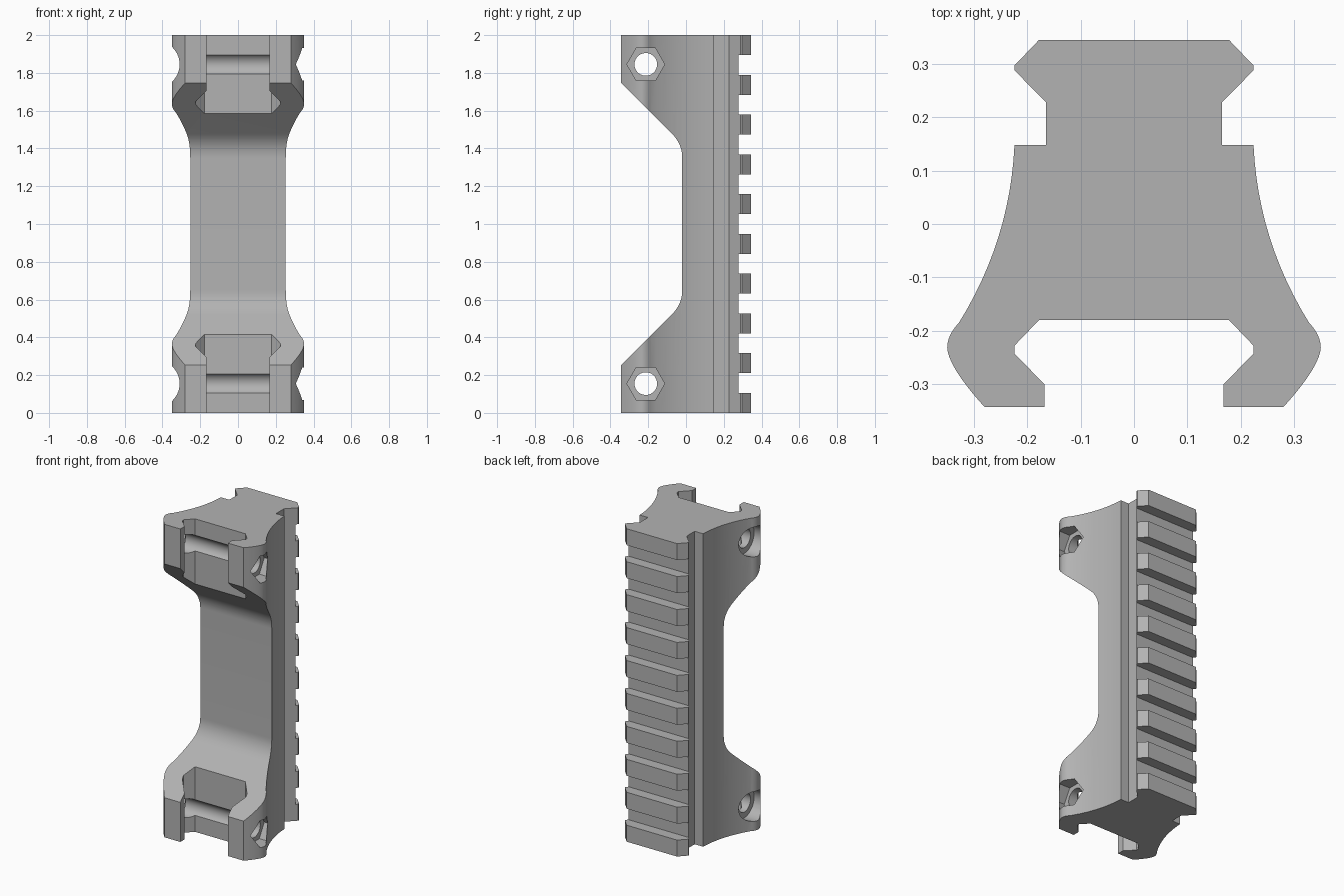
import bpy, bmesh, math
from mathutils import Vector

cube = bpy.data.objects.get("Cube")
if cube:
    bpy.data.objects.remove(cube, do_unlink=True)

grey = bpy.data.materials.new("plain grey")
grey.use_nodes = True
COLOR = (0.45, 0.45, 0.45, 1)
grey.diffuse_color = COLOR
grey.node_tree.nodes["Principled BSDF"].inputs["Base Color"].default_value = COLOR


def bezier(a, c, b, n=12):
    """Points of a quadratic curve from a to b."""
    a, c, b = Vector(a), Vector(c), Vector(b)
    return [tuple(a * (1 - t) ** 2 + c * 2 * t * (1 - t) + b * t * t)
            for t in (i / n for i in range(n + 1))]


def prism(name, points, offset):
    """Extrude a closed outline of 3D points along an offset."""
    bm = bmesh.new()
    face = bm.faces.new([bm.verts.new(p) for p in points])
    out = bmesh.ops.extrude_face_region(bm, geom=[face])
    moved = [g for g in out["geom"] if isinstance(g, bmesh.types.BMVert)]
    bmesh.ops.translate(bm, verts=moved, vec=offset)
    bmesh.ops.recalc_face_normals(bm, faces=bm.faces)
    mesh = bpy.data.meshes.new(name)
    bm.to_mesh(mesh)
    bm.free()
    obj = bpy.data.objects.new(name, mesh)
    bpy.context.collection.objects.link(obj)
    mesh.materials.append(grey)
    return obj


def disc(x, y, z, r, sides):
    """Outline of a regular polygon facing along x."""
    return [(x, y + r * math.cos(i * math.tau / sides), z + r * math.sin(i * math.tau / sides))
            for i in range(sides)]


# Body: one half of the clamp and rail section, mirrored, extruded upward
half = [(0.178, 0.345), (0.224, 0.297), (0.224, 0.288), (0.165, 0.228), (0.165, 0.148)]
half += bezier((0.224, 0.148), (0.232, -0.03), (0.328, -0.185))
half += bezier((0.328, -0.185), (0.35, -0.208), (0.35, -0.232), 8)[1:]
half += bezier((0.35, -0.232), (0.348, -0.268), (0.28, -0.343), 10)[1:]
half += [(0.168, -0.343), (0.168, -0.3), (0.224, -0.243), (0.224, -0.228), (0.178, -0.18)]
section = half + [(-x, y) for x, y in reversed(half)]
body = prism("rail_riser_body", [(x, y, 0) for x, y in section], (0, 0, 2))

cutters = []

# Front relief between the two clamp feet
low = [(-0.5, 0.096), (-0.075, 0.521)] + bezier((-0.075, 0.521), (-0.02, 0.576), (-0.02, 0.65))[1:]
outline = low + [(y, 2 - z) for y, z in reversed(low)]
cutters.append(prism("relief_cutter", [(-0.6, y, z) for y, z in outline], (1.2, 0, 0)))

# Cross slots along the back rail
step = 2 / 19
for i in range(9):
    z = step * (2 * i + 1)
    slot = [(-0.4, 0.277, z), (-0.4, 0.5, z), (-0.4, 0.5, z + step), (-0.4, 0.277, z + step)]
    cutters.append(prism("slot_cutter", slot, (0.8, 0, 0)))

# Bolt holes, round recess on the right, hexagonal nut recess on the left
for z in (0.155, 1.845):
    cutters.append(prism("bolt_hole_cutter", disc(-0.6, -0.213, z, 0.06, 40), (1.2, 0, 0)))
    cutters.append(prism("bolt_head_cutter", disc(-0.6, -0.213, z, 0.096, 48), (0.335, 0, 0)))
    cutters.append(prism("nut_cutter", disc(0.265, -0.213, z, 0.1, 6), (0.335, 0, 0)))

for cutter in cutters:
    cutter.hide_render = True
    mod = body.modifiers.new(cutter.name, "BOOLEAN")
    mod.operation = "DIFFERENCE"
    mod.solver = "EXACT"
    mod.object = cutter

# Apply the cuts and drop the cutters
bpy.context.view_layer.update()
result = bpy.data.meshes.new_from_object(body.evaluated_get(bpy.context.evaluated_depsgraph_get()))
body.modifiers.clear()
body.data = result
for cutter in cutters:
    bpy.data.objects.remove(cutter, do_unlink=True)

bpy.ops.object.select_all(action="DESELECT")
body.select_set(True)
bpy.context.view_layer.objects.active = body
bpy.ops.object.shade_smooth_by_angle(angle=math.radians(25))
